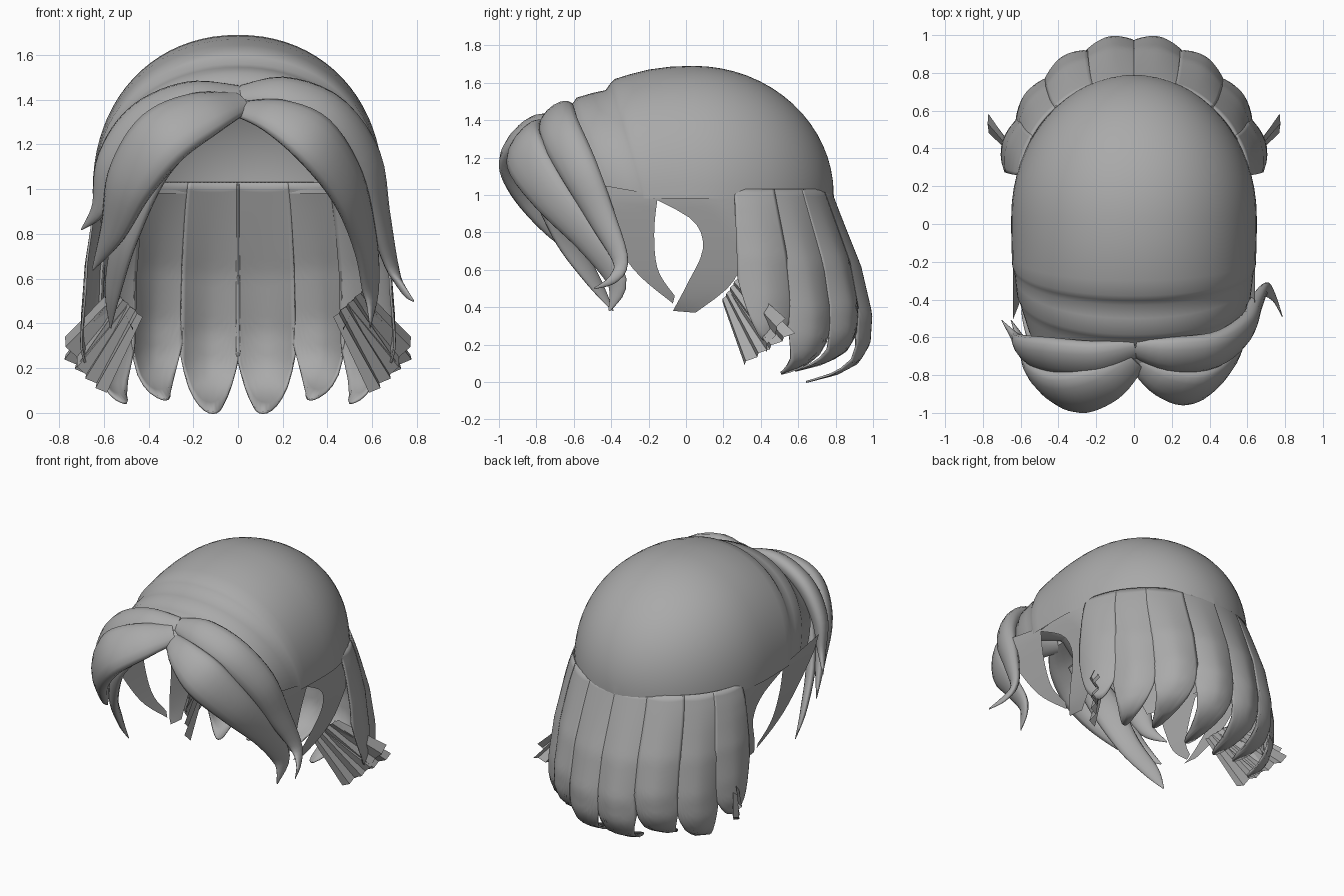
import bpy, math
from mathutils import Vector

if "Cube" in bpy.data.objects:
    bpy.data.objects.remove(bpy.data.objects["Cube"])

hair = bpy.data.materials.new("hair grey")
hair.diffuse_color = (0.4, 0.4, 0.4, 1)
hair.use_nodes = True
hair.node_tree.nodes["Principled BSDF"].inputs["Base Color"].default_value = hair.diffuse_color


def make(name, verts, faces, thick=0.0, mirror=False, angle=50):
    me = bpy.data.meshes.new(name)
    me.from_pydata([tuple(v) for v in verts], [], faces)
    me.materials.append(hair)
    ob = bpy.data.objects.new(name, me)
    bpy.context.collection.objects.link(ob)
    if mirror:
        ob.modifiers.new("mirror", 'MIRROR').use_clip = False
    if thick:
        s = ob.modifiers.new("thickness", 'SOLIDIFY')
        s.thickness, s.offset = thick, 0
    bpy.ops.object.select_all(action='DESELECT')
    ob.select_set(True)
    bpy.context.view_layer.objects.active = ob
    bpy.ops.object.shade_smooth_by_angle(angle=math.radians(angle))
    return ob


def grid_faces(rows, cols, base=0, wrap=False):
    n = cols if wrap else cols - 1
    return [(base + r * cols + c, base + r * cols + (c + 1) % cols,
             base + (r + 1) * cols + (c + 1) % cols, base + (r + 1) * cols + c)
            for r in range(rows - 1) for c in range(n)]


def spline(pts, n):
    """Catmull-Rom samples through tuples of any size."""
    P = [pts[0]] + list(pts) + [pts[-1]]
    out = []
    for i in range(n + 1):
        f = i / n * (len(pts) - 1)
        k = min(int(f), len(pts) - 2)
        t = f - k
        out.append([0.5 * (2 * b + (c - a) * t + (2 * a - 5 * b + 4 * c - d) * t * t
                           + (3 * b - a - 3 * c + d) * t ** 3)
                    for a, b, c, d in zip(*P[k:k + 4])])
    return out


def lookup(table, t):
    """Linear interpolation in rows whose first entry is the key."""
    for a, b in zip(table, table[1:]):
        if t <= b[0]:
            f = (t - a[0]) / (b[0] - a[0])
            return [p + (q - p) * f for p, q in zip(a[1:], b[1:])]
    return table[-1][1:]


# Crown: arches lofted from the stepped front rim to the rounded back
stations = [(-0.76, .56, 1.38), (-0.64, .60, 1.45), (-0.605, .61, 1.49), (-0.585, .62, 1.52),
            (-0.50, .63, 1.545), (-0.43, .635, 1.56), (-0.405, .64, 1.595), (-0.38, .645, 1.62),
            (-0.30, .647, 1.645), (-0.2, .648, 1.67), (-0.08, .65, 1.686)]
for i in range(17):
    a = i / 16 * math.pi / 2
    k = max(math.cos(a), .002)
    stations.append((.04 + .75 * math.sin(a), .65 * k, 1 + .69 * k))
verts, cols = [], 41
for y, hw, zt in stations:
    for j in range(cols):
        a = math.pi * j / (cols - 1)
        c, s = math.cos(a), max(math.sin(a), 0)
        x = hw * math.copysign(abs(c) ** .95, c)
        sweep = .22 * (1 - s) * min(max(-y, 0) / .5, 1)
        verts.append((x, y + sweep, .98 + (zt - .98) * s ** .92))
make("crown", verts, grid_faces(len(stations), cols), angle=60)

# Back curtain: scalloped tufts that curl inward at pointed tips
# keys: fraction of length, x radius, y radius
curtain = [(0, .61, .57), (.1, .64, .61), (.2, .66, .65), (.4, .69, .73), (.65, .705, .785),
           (.8, .71, .775), (.9, .695, .715), (.96, .66, .60), (1, .60, .44)]
# centre angle, tip height, slant that shortens the forward edge
tufts = [(10.5, .0, 0), (32, .06, 0), (53, .03, .03), (73, .12, .22)]
verts, faces = [], []
R, C = 25, 15
for side in (1, -1):
    for centre, tip, slant in tufts:
        base = len(verts)
        for r in range(R):
            for c in range(C):
                v = 2 * c / (C - 1) - 1
                t = r / (R - 1) * (1 - .26 * abs(v) ** 2.4 - slant * (v + 1) / 2)
                rx, ry = lookup(curtain, t)
                bulge = 1 + .045 * min(t * 1.6, 1) * (.5 - abs(v) ** 1.6)
                phi = math.radians(centre + 11.2 * v)
                verts.append((side * rx * bulge * math.sin(phi), .2 + ry * bulge * math.cos(phi),
                              1.03 - (1.03 - tip) * t))
        faces += grid_faces(R, C, base)
make("back_curtain", verts, faces, thick=.01)


# Side panels framing the ear openings, given as front and back edges in (y, z)
def panel(name, front, back):
    n, m = 14, 6
    verts = []
    for f, b in zip(spline(front, n), spline(back, n)):
        for k in range(m):
            y, z = [p + (q - p) * k / (m - 1) for p, q in zip(f, b)]
            h = min(max((z - .38) / .6, 0), 1)
            limit = .645 * math.sqrt(1 - (max(y - .04, 0) / .75) ** 2)
            verts.append((min(.47 + .17 * h ** .7, limit), y, z))
    make(name, verts, grid_faces(n + 1, m), mirror=True)


panel("sideburn", [(-.55, 1.07), (-.42, .82), (-.27, .59), (-.07, .42)],
      [(-.15, 1.0), (-.17, .8), (-.15, .6), (-.06, .46)])
panel("behind_ear", [(-.17, .98), (.04, .86), (.09, .71), (.01, .53), (-.07, .38)],
      [(.34, 1.03), (.36, .9), (.32, .7), (.24, .52), (.05, .37)])


# Pleated fans behind the ears
def fan(name, top_a, top_b, low_a, low_b, n, depth):
    verts = []
    for i in range(n):
        f = i / (n - 1)
        fold = Vector((1, -1, 0)) * (depth if i % 2 else -depth)
        verts += [Vector(top_a).lerp(Vector(top_b), f) + fold * .3,
                  Vector(low_a).lerp(Vector(low_b), f) + fold]
    make(name, verts, [(2 * i, 2 * i + 1, 2 * i + 3, 2 * i + 2) for i in range(n - 1)],
         mirror=True, angle=15)


fan("pleated_fan", (.43, .19, .43), (.56, .27, .55), (.60, .30, .09), (.785, .57, .26), 9, .014)
fan("outer_fan", (.46, .22, .46), (.57, .29, .55), (.68, .42, .16), (.785, .52, .34), 5, .012)


# Fringe locks: flattened tapered sweeps along (x, y, z, half width)
def lock(name, pts, flat=.42):
    n, ring = 30, 14
    S = spline(pts, n)
    verts = []
    for i, s in enumerate(S):
        p = Vector(s[:3])
        tan = (Vector(S[min(i + 1, n)][:3]) - Vector(S[max(i - 1, 0)][:3])).normalized()
        out = p - Vector((0, -.1, .75))
        out = (out - tan * out.dot(tan)).normalized()
        side = tan.cross(out)
        w = max(s[3], .003)
        for k in range(ring):
            a = 2 * math.pi * k / ring
            verts.append(p + side * (w * math.cos(a)) + out * (w * flat * math.sin(a)))
    faces = grid_faces(n + 1, ring, wrap=True)
    faces += [tuple(range(ring))[::-1], tuple(range(n * ring, (n + 1) * ring))]
    make(name, verts, faces, angle=60)


lock("left_fringe_lower", [(.01, -.72, 1.39, .07), (-.15, -.84, 1.34, .13), (-.34, -.89, 1.23, .16),
                           (-.48, -.82, 1.04, .14), (-.56, -.68, .82, .08), (-.65, -.51, .64, .005)], .45)
lock("left_fringe_inner", [(-.15, -.75, 1.30, .06), (-.38, -.76, 1.10, .10), (-.50, -.66, .80, .075),
                           (-.56, -.50, .55, .05), (-.57, -.39, .38, .005)])
lock("left_fringe_upper", [(.01, -.66, 1.42, .06), (-.20, -.71, 1.40, .11), (-.42, -.70, 1.30, .12),
                           (-.56, -.67, 1.12, .10), (-.62, -.61, .92, .05), (-.70, -.51, .82, .004)], .55)
lock("right_fringe_lower", [(.01, -.74, 1.36, .05), (.16, -.84, 1.33, .10), (.34, -.86, 1.22, .14),
                            (.49, -.73, 1.01, .12), (.57, -.52, .76, .085), (.595, -.37, .54, .06),
                            (.59, -.41, .38, .005)])
lock("right_fringe_upper", [(.01, -.66, 1.42, .06), (.20, -.69, 1.42, .11), (.42, -.67, 1.33, .12),
                            (.57, -.57, 1.13, .11), (.63, -.45, .88, .08), (.69, -.35, .65, .045),
                            (.74, -.39, .55, .025), (.785, -.49, .50, .004)], .55)
